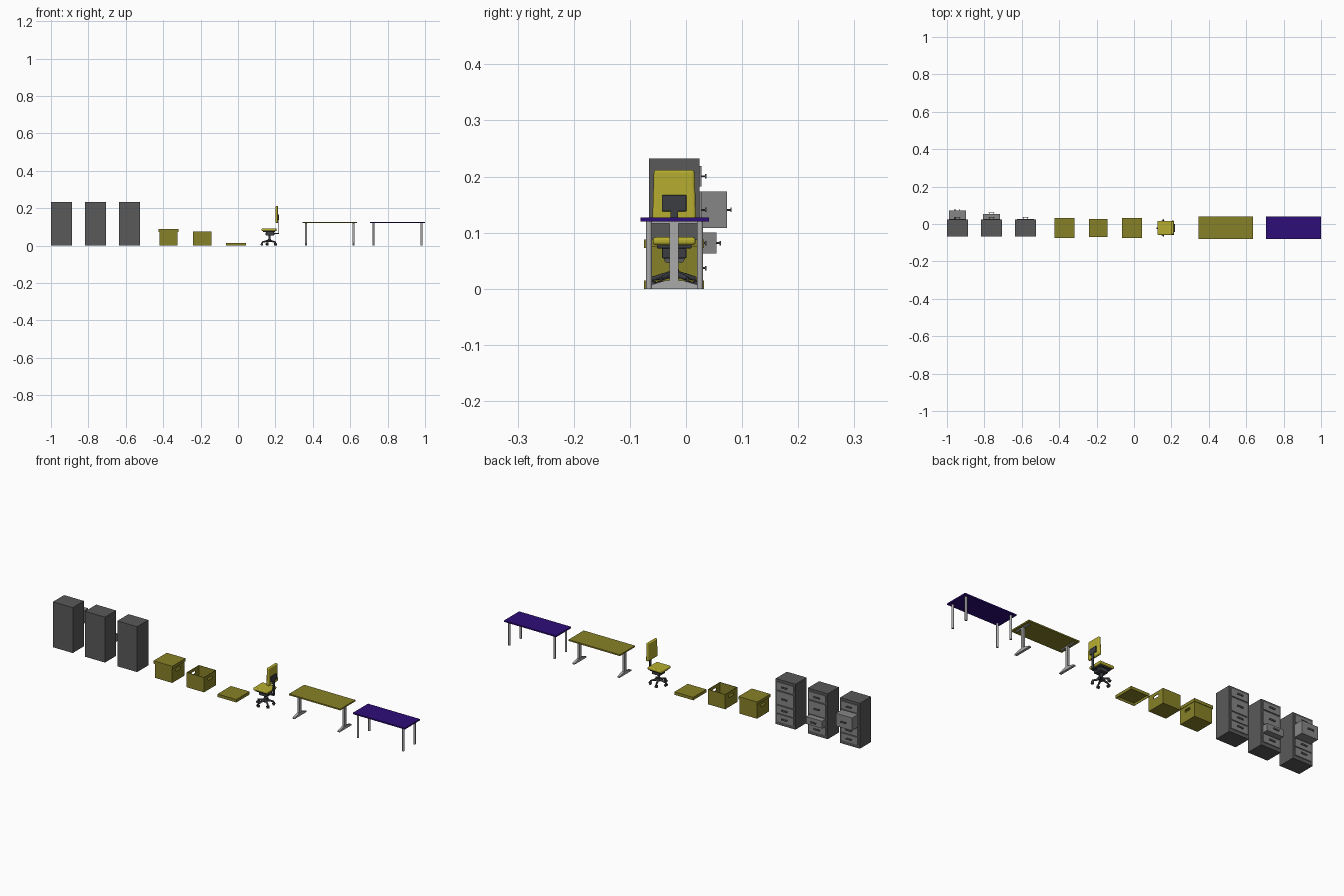
import bpy, bmesh, math
from mathutils import Vector

if "Cube" in bpy.data.objects:
    bpy.data.objects.remove(bpy.data.objects["Cube"])


def mat(name, r, g, b):
    m = bpy.data.materials.new(name)
    m.diffuse_color = (r, g, b, 1)
    m.use_nodes = True
    m.node_tree.nodes["Principled BSDF"].inputs["Base Color"].default_value = m.diffuse_color
    return m


OLIVE = mat("olive board", 0.245, 0.22, 0.02)
YELLOW = mat("yellow fabric", 0.47, 0.42, 0.03)
STEEL = mat("dark grey steel", 0.10, 0.10, 0.10)
FRONT = mat("mid grey drawer", 0.24, 0.24, 0.24)
LEG = mat("light grey metal", 0.40, 0.40, 0.40)
PURPLE = mat("purple top", 0.028, 0.004, 0.19)
DARK = mat("charcoal plastic", 0.045, 0.047, 0.055)


def finish(bm, name, m):
    bmesh.ops.recalc_face_normals(bm, faces=bm.faces)
    me = bpy.data.meshes.new(name)
    bm.to_mesh(me)
    bm.free()
    ob = bpy.data.objects.new(name, me)
    bpy.context.collection.objects.link(ob)
    me.materials.append(m)
    return ob


def box(name, x, y, z, m, bevel=0, seg=2):
    """Box from (min, max) ranges."""
    bm = bmesh.new()
    bmesh.ops.create_cube(bm, size=1)
    for v in bm.verts:
        v.co = Vector([(r[0] + r[1]) / 2 + c * (r[1] - r[0]) for c, r in zip(v.co, (x, y, z))])
    ob = finish(bm, name, m)
    if bevel:
        b = ob.modifiers.new("bevel", "BEVEL")
        b.width, b.segments = bevel, seg
    return ob


def rod(name, a, b, r, m, r2=None, sides=16):
    """Cylinder or cone between two points."""
    a, b = Vector(a), Vector(b)
    bm = bmesh.new()
    bmesh.ops.create_cone(bm, cap_ends=True, segments=sides, radius1=r,
                          radius2=r if r2 is None else r2, depth=(b - a).length)
    rot = (b - a).to_track_quat('Z', 'Y')
    for v in bm.verts:
        v.co = rot @ v.co + (a + b) / 2
    ob = finish(bm, name, m)
    for p in ob.data.polygons:
        p.use_smooth = len(p.vertices) == 4
    return ob


def prism(name, pts, x0, x1, m):
    """Profile in y,z pushed along x."""
    bm = bmesh.new()
    f = bm.faces.new([bm.verts.new((x0, y, z)) for y, z in pts])
    r = bmesh.ops.extrude_face_region(bm, geom=[f])
    bmesh.ops.translate(bm, vec=(x1 - x0, 0, 0),
                        verts=[g for g in r["geom"] if isinstance(g, bmesh.types.BMVert)])
    return finish(bm, name, m)


def tray(name, x, y, z, wall, m, open_top=True):
    """Hollow box, open at the top or the bottom."""
    bm = bmesh.new()
    bmesh.ops.create_cube(bm, size=1)
    for v in bm.verts:
        v.co = Vector([(r[0] + r[1]) / 2 + c * (r[1] - r[0]) for c, r in zip(v.co, (x, y, z))])
    bm.normal_update()
    s = 1 if open_top else -1
    face = [f for f in bm.faces if f.normal.z * s > 0.9]
    bmesh.ops.inset_region(bm, faces=face, thickness=wall)
    r = bmesh.ops.extrude_face_region(bm, geom=face)
    bmesh.ops.delete(bm, geom=face, context='FACES_ONLY')
    bmesh.ops.translate(bm, vec=(0, 0, -s * (z[1] - z[0] - wall)),
                        verts=[g for g in r["geom"] if isinstance(g, bmesh.types.BMVert)])
    return finish(bm, name, m)


# Filing cabinets: drawers face +y, one pulled out in two of them
DRAWERS = [(0.018, 0.056), (0.063, 0.100), (0.108, 0.173), (0.182, 0.219)]
for n, (x0, pulled, reach) in enumerate([(-1.0, 2, 0.073), (-0.818, 1, 0.054), (-0.636, None, 0)], 1):
    x1, xc = x0 + 0.112, x0 + 0.056
    box(f"cabinet_{n}_body", (x0, x1), (-0.066, 0.024), (0, 0.232), STEEL)
    for i, z in enumerate(DRAWERS):
        y = reach if i == pulled else 0.028
        box(f"cabinet_{n}_drawer_{i}", (x0 + 0.01, x1 - 0.01), (0.02, y), z, FRONT)
        zc = sum(z) / 2
        for s in (-1, 1):
            rod(f"cabinet_{n}_handle_post_{i}", (xc + s * 0.013, y - 0.002, zc),
                (xc + s * 0.013, y + 0.008, zc), 0.0015, STEEL, sides=8)
        box(f"cabinet_{n}_handle_{i}", (xc - 0.016, xc + 0.016), (y + 0.006, y + 0.0085),
            (zc - 0.004, zc + 0.004), STEEL)

# Storage boxes with grip holes in both ends
for n, (x0, z1) in enumerate([(-0.421, 0.075), (-0.241, 0.076)], 1):
    x1 = x0 + 0.098
    ob = tray(f"storage_box_{n}", (x0, x1), (-0.07, 0.028), (0, z1), 0.003, OLIVE)
    cut = box(f"grip_cutter_{n}", (x0 - 0.02, x1 + 0.02), (-0.038, -0.004), (0.047, 0.060), OLIVE, 0.004)
    cut.hide_render = True
    cut.hide_viewport = True
    b = ob.modifiers.new("grip", "BOOLEAN")
    b.operation, b.object, b.solver = "DIFFERENCE", cut, "EXACT"

# Lids, one on the box and one on the floor
for name, x0, z0 in (("fitted_lid", -0.425, 0.073), ("loose_lid", -0.063, 0.0)):
    tray(name, (x0, x0 + 0.106), (-0.075, 0.032), (z0, z0 + 0.015), 0.003, OLIVE, False)

# Office chair facing -x
cx, cy = 0.168, -0.021
box("seat", (0.126, 0.207), (cy - 0.038, cy + 0.038), (0.078, 0.092), YELLOW, 0.005, 3)
box("seat_pan", (0.134, 0.199), (cy - 0.031, cy + 0.031), (0.072, 0.079), DARK, 0.002)
box("tilt_mechanism", (0.148, 0.194), (cy - 0.022, cy + 0.022), (0.054, 0.073), DARK, 0.003)
back = box("backrest", (0.201, 0.215), (cy - 0.039, cy + 0.039), (0.120, 0.212), YELLOW, 0.005, 3)
for v in back.data.vertices:      # narrower towards the top
    if v.co.z > 0.2:
        v.co.y = cy + (v.co.y - cy) * 0.93
box("back_plate", (0.213, 0.220), (cy - 0.022, cy + 0.022), (0.138, 0.167), DARK, 0.002)
box("back_post", (0.216, 0.220), (cy - 0.007, cy + 0.007), (0.064, 0.145), DARK)
box("back_arm", (0.185, 0.220), (cy - 0.007, cy + 0.007), (0.062, 0.067), DARK)
rod("gas_column", (cx, cy, 0.022), (cx, cy, 0.058), 0.006, DARK)
rod("base_hub", (cx, cy, 0.018), (cx, cy, 0.036), 0.010, DARK, 0.008)
for i in range(5):
    a = math.radians(72 * i + 180)
    d, t = Vector((math.cos(a), math.sin(a), 0)), Vector((-math.sin(a), math.cos(a), 0))
    c = Vector((cx, cy, 0))
    tip = c + d * 0.040
    rod(f"base_arm_{i}", c + Vector((0, 0, 0.028)), tip + Vector((0, 0, 0.018)), 0.006, DARK, 0.004, 8)
    rod(f"caster_stem_{i}", tip + Vector((0, 0, 0.008)), tip + Vector((0, 0, 0.02)), 0.002, DARK, sides=8)
    for s in (-1, 1):
        w = tip + t * (0.0035 * s) + Vector((0, 0, 0.007))
        rod(f"caster_{i}", w - t * 0.0025, w + t * 0.0025, 0.007, DARK)

# Olive desk on two T-shaped legs
box("olive_desk_top", (0.345, 0.635), (-0.081, 0.041), (0.120, 0.127), OLIVE)
for n, x in enumerate((0.363, 0.617), 1):
    box(f"desk_column_{n}", (x - 0.005, x + 0.005), (cy - 0.008, cy + 0.008), (0.008, 0.120), LEG)
    box(f"desk_top_bracket_{n}", (x - 0.005, x + 0.005), (-0.065, 0.023), (0.116, 0.1205), LEG)
    prism(f"desk_foot_{n}", [(-0.070, 0), (0.028, 0), (0.028, 0.005), (-0.006, 0.015),
                             (-0.036, 0.015), (-0.070, 0.005)], x - 0.006, x + 0.006, LEG)

# Purple desk on four round legs
box("purple_desk_top", (0.706, 1.0), (-0.081, 0.041), (0.120, 0.127), PURPLE)
for x in (0.725, 0.981):
    for y in (-0.066, 0.025):
        rod("purple_desk_leg", (x, y, 0), (x, y, 0.121), 0.0055, LEG)
